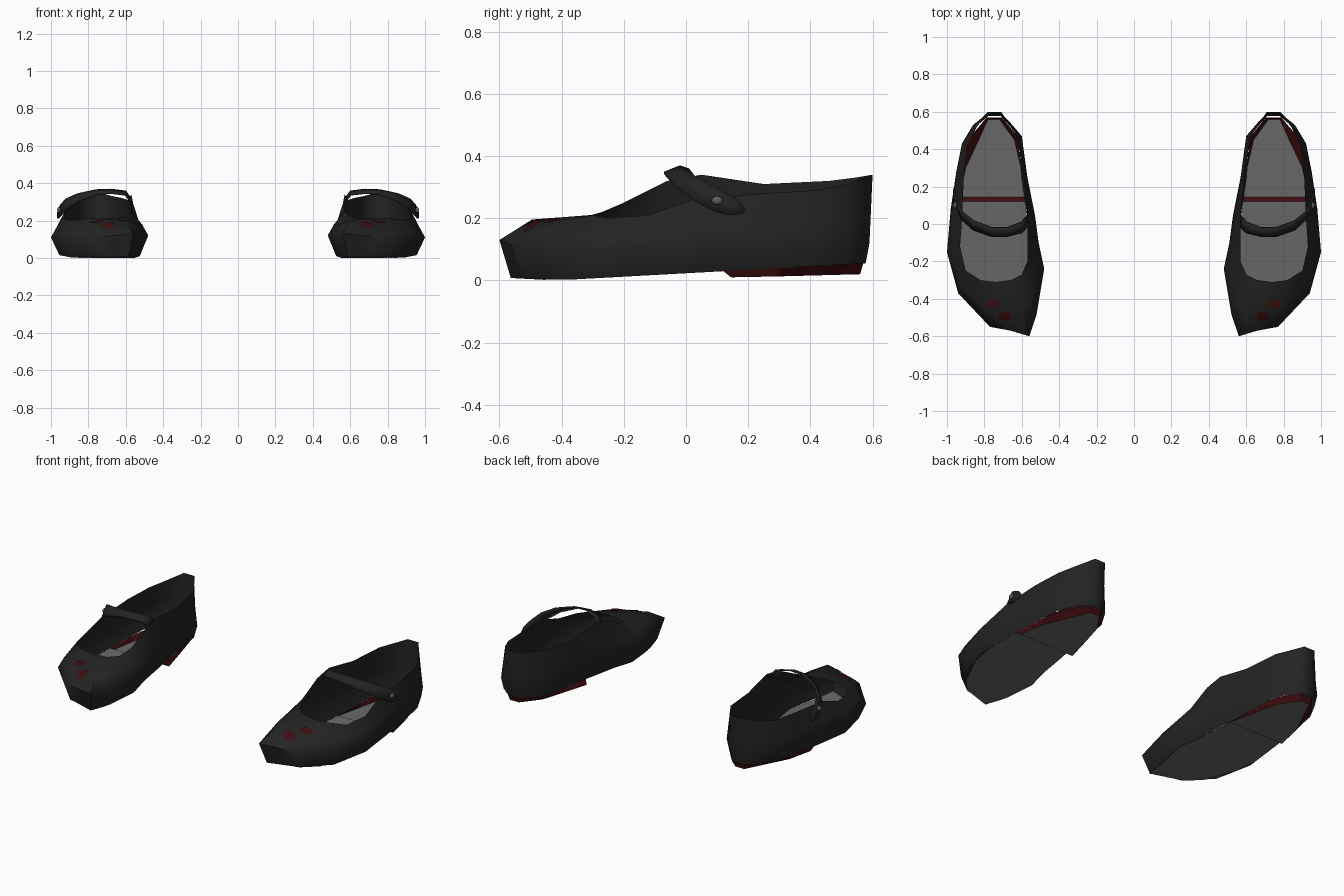
import bpy, bmesh, math
from mathutils import Vector
from mathutils.bvhtree import BVHTree

cube = bpy.data.objects.get("Cube")
if cube:
    bpy.data.objects.remove(cube, do_unlink=True)


def material(name, colour):
    mat = bpy.data.materials.new(name)
    mat.use_nodes = True
    rgba = (*colour, 1.0)
    mat.diffuse_color = rgba
    mat.node_tree.nodes["Principled BSDF"].inputs["Base Color"].default_value = rgba
    return mat


black = material("black leather", (0.017, 0.017, 0.017))
grey = material("grey sole", (0.14, 0.14, 0.14))
red = material("dark red", (0.05, 0.004, 0.005))
metal = material("buckle grey", (0.11, 0.11, 0.11))


def finish(name, bm, mats, angle=40, thickness=0.0):
    """Turn a bmesh into a named object, mirrored to make the pair."""
    bmesh.ops.recalc_face_normals(bm, faces=bm.faces)
    mesh = bpy.data.meshes.new(name)
    bm.to_mesh(mesh)
    bm.free()
    for mat in mats:
        mesh.materials.append(mat)
    obj = bpy.data.objects.new(name, mesh)
    bpy.context.scene.collection.objects.link(obj)
    bpy.ops.object.select_all(action="DESELECT")
    obj.select_set(True)
    bpy.context.view_layer.objects.active = obj
    bpy.ops.object.shade_smooth_by_angle(angle=math.radians(angle))
    if thickness:
        obj.modifiers.new("thickness", "SOLIDIFY").thickness = thickness
    mirror = obj.modifiers.new("pair", "MIRROR")
    mirror.use_mirror_merge = False
    return obj


def loft(bm, rows, closed=False):
    """Skin neighbouring rows of points; returns faces row by row."""
    grid = [[bm.verts.new(p) for p in row] for row in rows]
    count = len(grid[0])
    strips = []
    for a, b in zip(grid, grid[1:]):
        strips.append([
            bm.faces.new((a[i], a[(i + 1) % count], b[(i + 1) % count], b[i]))
            for i in range(count if closed else count - 1)])
    return strips


# Stations around the shoe: widest point, then the rim of the opening
STATIONS = [
    ((.56, -.60, .13), (.66, -.30, .21)),
    ((.66, -.57, .12), (.74, -.31, .21)),
    ((.77, -.55, .11), (.82, -.30, .21)),
    ((.94, -.37, .10), (.90, -.25, .20)),
    ((1.0, -.15, .11), (.93, -.12, .21)),
    ((.98, .08, .11), (.92, .02, .26)),
    ((.95, .28, .11), (.91, .25, .28)),
    ((.92, .43, .12), (.89, .42, .29)),
    ((.86, .53, .12), (.84, .52, .31)),
    ((.78, .59, .12), (.78, .60, .34)),
    ((.71, .59, .12), (.71, .60, .34)),
    ((.66, .54, .12), (.67, .54, .33)),
    ((.60, .47, .12), (.62, .46, .32)),
    ((.57, .25, .12), (.59, .25, .31)),
    ((.53, .05, .12), (.57, .05, .34)),
    ((.51, -.10, .12), (.57, -.06, .32)),
    ((.48, -.24, .12), (.57, -.20, .25)),
    ((.52, -.48, .12), (.60, -.27, .22)),
]


def welt_height(y):
    return 0.055 * abs(y + 0.42)


def lower_edge(p):
    centre = Vector((0.74, max(-0.35, min(0.35, p.y)), p.z))
    inset = 0.045 if p.y < 0 else 0.045 - 0.055 * p.y
    q = p + (centre - p).normalized() * inset
    q.z = welt_height(q.y)
    return q


def shoulder(p, r):
    q = p.lerp(r, 0.35)
    q.z += 0.12 * (r.xy - p.xy).length
    return q


wide = [Vector(a) for a, b in STATIONS]
rim = [Vector(b) for a, b in STATIONS]
bottom = [lower_edge(p) for p in wide]
middle = [shoulder(p, r) for p, r in zip(wide, rim)]

# Upper
bm = bmesh.new()
loft(bm, [bottom, wide, middle, rim], closed=True)
bmesh.ops.recalc_face_normals(bm, faces=bm.faces)
surface = BVHTree.FromBMesh(bm)
finish("upper", bm, [black], 60)


def sides(y):
    """Inner and outer points of the lower edge at a given depth."""
    xs = []
    for a, b in zip(bottom, bottom[1:] + bottom[:1]):
        if (a.y - y) * (b.y - y) <= 0 and a.y != b.y:
            xs.append(a.x + (b.x - a.x) * (y - a.y) / (b.y - a.y))
    z = welt_height(y)
    return Vector((min(xs), y, z)), Vector((max(xs), y, z))


# Front sole
bm = bmesh.new()
loft(bm, [sides(y) for y in (-.56, -.5, -.42, -.24, -.1, .12)])
finish("front_sole", bm, [grey], 20)

# Heel: grey tread with sloping red walls
bm = bmesh.new()
rows = []
for y, tread_y, inner, outer, z in (
        (.12, .145, .56, .93, .01), (.3, .3, .60, .90, .013),
        (.46, .45, .64, .83, .017), (.57, .56, .72, .78, .02)):
    a, b = sides(y)
    rows.append([a, Vector((inner, tread_y, z)), Vector((outer, tread_y, z)), b])
for strip in loft(bm, rows):
    strip[0].material_index = strip[2].material_index = 1
for row in (rows[0], rows[-1]):
    bm.faces.new([bm.verts.new(p) for p in row]).material_index = 1
finish("heel", bm, [grey, red], 15)

# Strap: ribbon over the instep to the outer side
bm = bmesh.new()
ribbon = []
for x, y, z, half_y, half_z in (
        (.57, .01, .31, .03, .01), (.60, -.02, .35, .03, .01),
        (.68, -.045, .36, .025, .01), (.76, -.045, .355, .025, .012),
        (.86, -.01, .325, .025, .02), (.92, .04, .29, .022, .028),
        (.95, .10, .258, .02, .029), (.965, .15, .235, .018, .024),
        (.968, .185, .222, .004, .008)):
    centre, half = Vector((x, y, z)), Vector((0, half_y, half_z))
    ribbon.append([centre - half, centre + half])
loft(bm, ribbon)
finish("strap", bm, [black], 60, 0.008)

# Buckle stud
bm = bmesh.new()
bmesh.ops.create_uvsphere(bm, u_segments=10, v_segments=6, radius=0.018)
bmesh.ops.scale(bm, vec=(0.6, 1, 0.8), verts=bm.verts)
bmesh.ops.translate(bm, vec=(0.957, 0.10, 0.257), verts=bm.verts)
finish("buckle_stud", bm, [metal], 60)

# Red patches laid on the toe
for name, x, y in (("inner_toe_patch", .69, -.495), ("outer_toe_patch", .755, -.425)):
    bm = bmesh.new()
    bmesh.ops.create_circle(bm, cap_ends=True, cap_tris=True, segments=6, radius=1)
    for v in bm.verts:
        px, py = x + v.co.x * 0.038, y + v.co.y * 0.026
        hit = surface.ray_cast(Vector((px, py, 1)), Vector((0, 0, -1)))[0]
        v.co = (px, py, (hit.z if hit else 0.18) + 0.005)
    finish(name, bm, [red], 60)
